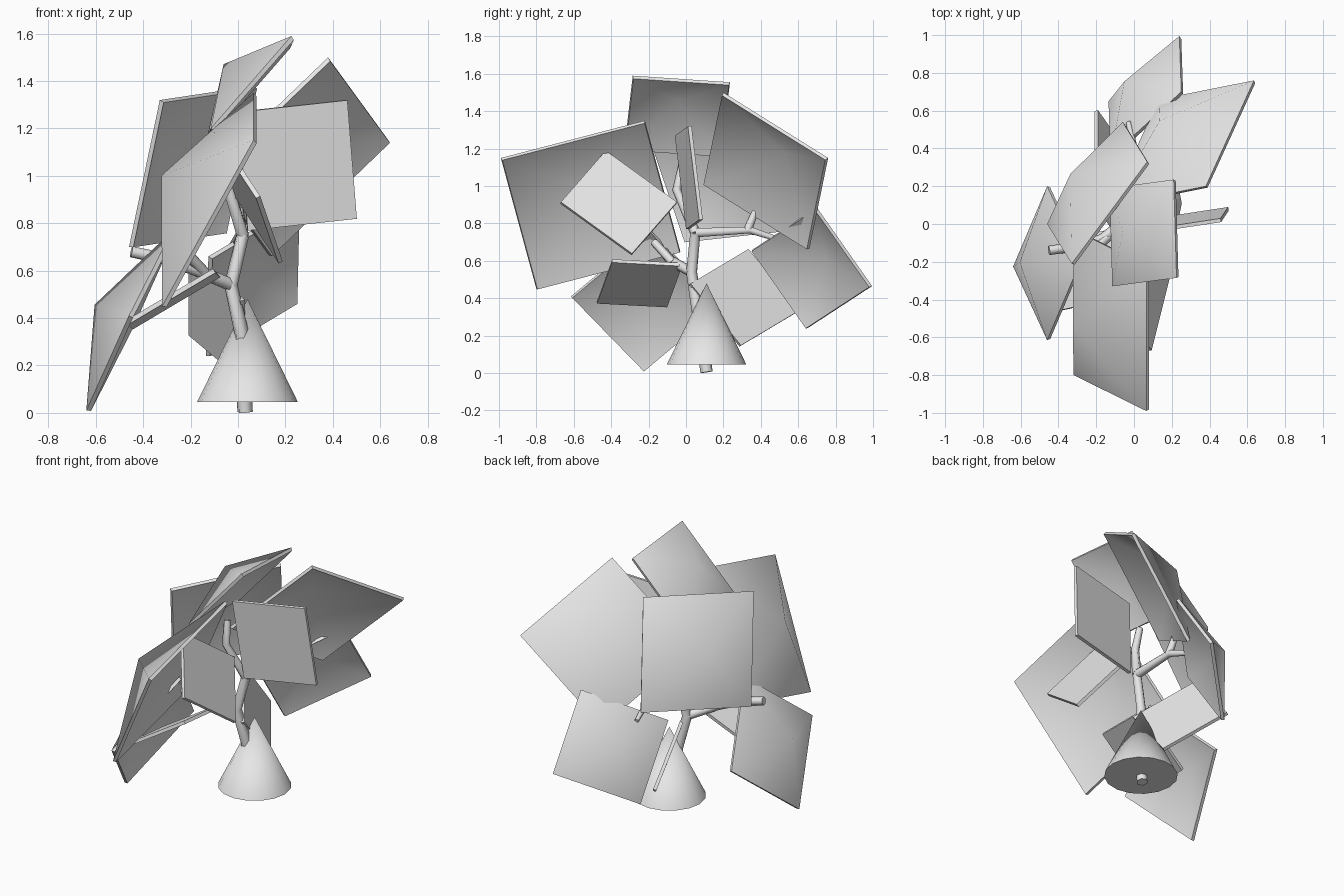
import bpy, bmesh, math
from mathutils import Vector

if "Cube" in bpy.data.objects:
    bpy.data.objects.remove(bpy.data.objects["Cube"])

grey = bpy.data.materials.new("plain_grey")
grey.diffuse_color = (0.8, 0.8, 0.8, 1)
grey.use_nodes = True
grey.node_tree.nodes["Principled BSDF"].inputs["Base Color"].default_value = grey.diffuse_color
HEART = Vector((0, 0, 0.7))


def leaf(name, a, b, c, rise=0.0, thick=0.02):
    """Square leaf plate from corner a and its neighbours b, c.
    rise lifts the middle outward as a fraction of the leaf size."""
    a, b, c = Vector(a), Vector(b), Vector(c)
    d = b + c - a
    mid = (b + c) / 2
    n = (b - a).cross(c - a).normalized()
    ring = [a, b, d, c]
    if n.dot(mid - HEART) < 0:
        n = -n
        ring.reverse()
    size = ((b - a).length + (c - a).length) / 2
    bm = bmesh.new()
    vs = [bm.verts.new(p) for p in ring]
    if rise:
        top = bm.verts.new(mid + n * rise * size)
        for i in range(4):
            bm.faces.new((vs[i], vs[(i + 1) % 4], top))
    else:
        bm.faces.new(vs)
    me = bpy.data.meshes.new(name)
    bm.to_mesh(me)
    bm.free()
    me.materials.append(grey)
    ob = bpy.data.objects.new(name, me)
    bpy.context.collection.objects.link(ob)
    mod = ob.modifiers.new("thickness", 'SOLIDIFY')
    mod.thickness = thick
    mod.offset = -1 if rise else 0
    if rise:
        bpy.context.view_layer.objects.active = ob
        bpy.ops.object.select_all(action='DESELECT')
        ob.select_set(True)
        bpy.ops.object.modifier_apply(modifier=mod.name)
        bpy.ops.object.shade_smooth_by_angle(angle=math.radians(60))
    return ob


def branch(name, points, r0, r1):
    """Tapered round branch through the points."""
    cu = bpy.data.curves.new(name, 'CURVE')
    cu.dimensions = '3D'
    cu.bevel_depth = 1.0
    cu.bevel_resolution = 1
    cu.use_fill_caps = True
    sp = cu.splines.new('POLY')
    sp.points.add(len(points) - 1)
    for i, p in enumerate(points):
        sp.points[i].co = (*p, 1)
        sp.points[i].radius = r0 + (r1 - r0) * i / (len(points) - 1)
    cu.materials.append(grey)
    ob = bpy.data.objects.new(name, cu)
    bpy.context.collection.objects.link(ob)
    bpy.context.view_layer.objects.active = ob
    bpy.ops.object.select_all(action='DESELECT')
    ob.select_set(True)
    bpy.ops.object.convert(target='MESH')


# Root cone around the foot of the trunk
bpy.ops.mesh.primitive_cone_add(vertices=16, radius1=0.213, radius2=0, depth=0.435,
                                location=(0.04, 0.11, 0.2625))
cone = bpy.context.object
cone.name = "root_cone"
cone.data.materials.append(grey)
bpy.ops.object.shade_smooth_by_angle(angle=math.radians(30))

# Trunk and branches
branch("trunk", [(0.03, 0.11, 0.005), (0.015, 0.06, 0.34), (-0.03, 0.03, 0.54),
                 (0.02, 0.05, 0.75)], 0.034, 0.028)
branch("top_branch", [(0.02, 0.05, 0.75), (-0.05, -0.05, 0.98), (-0.06, -0.02, 1.12)], 0.028, 0.02)
branch("back_branch", [(0.02, 0.05, 0.75), (0.015, 0.34, 0.765), (-0.03, 0.54, 0.70)], 0.028, 0.014)
branch("back_twig", [(0.015, 0.33, 0.765), (0.0, 0.38, 0.89)], 0.024, 0.018)
branch("left_branch", [(-0.03, 0.03, 0.54), (-0.17, -0.08, 0.60), (-0.31, -0.12, 0.65),
                       (-0.45, -0.14, 0.68)], 0.028, 0.025)
branch("left_twig", [(-0.14, -0.07, 0.59), (-0.24, -0.17, 0.70)], 0.024, 0.022)

# Large domed outer leaves
R = 0.275
leaf("front_big_leaf", (0.065, -0.99, 1.15), (0.065, -0.22, 1.35), (-0.32, -0.80, 0.45), R)
leaf("crown_leaf", (0.225, -0.285, 1.59), (0.21, 0.235, 1.555), (-0.115, -0.33, 1.20), R)
leaf("left_upper_leaf", (-0.33, -0.21, 1.32), (0.07, 0.33, 1.38), (-0.46, 0.0, 0.70), R)
leaf("back_upper_leaf", (0.635, 0.76, 1.15), (0.38, 0.20, 1.50), (0.13, 0.66, 0.665), R)
leaf("back_lower_leaf", (0.24, 0.995, 0.465), (0.25, 0.70, 0.885), (-0.135, 0.65, 0.24), R)
leaf("left_lower_leaf", (-0.64, -0.225, 0.01), (-0.46, -0.615, 0.41), (-0.46, 0.20, 0.365), R)

# Small flat inner leaves
leaf("right_inner_leaf", (0.46, 0.02, 1.32), (0.50, 0.08, 0.82), (0.0, -0.05, 1.27))
leaf("front_inner_leaf", (0.18, -0.29, 0.635), (0.085, -0.67, 0.91), (0.0, -0.05, 0.91))
leaf("left_inner_leaf", (-0.08, -0.02, 0.58), (-0.10, -0.395, 0.60), (-0.45, -0.10, 0.36))
leaf("back_inner_leaf", (-0.20, 0.60, 0.33), (-0.20, 0.33, 0.66), (0.02, 0.29, 0.145))
